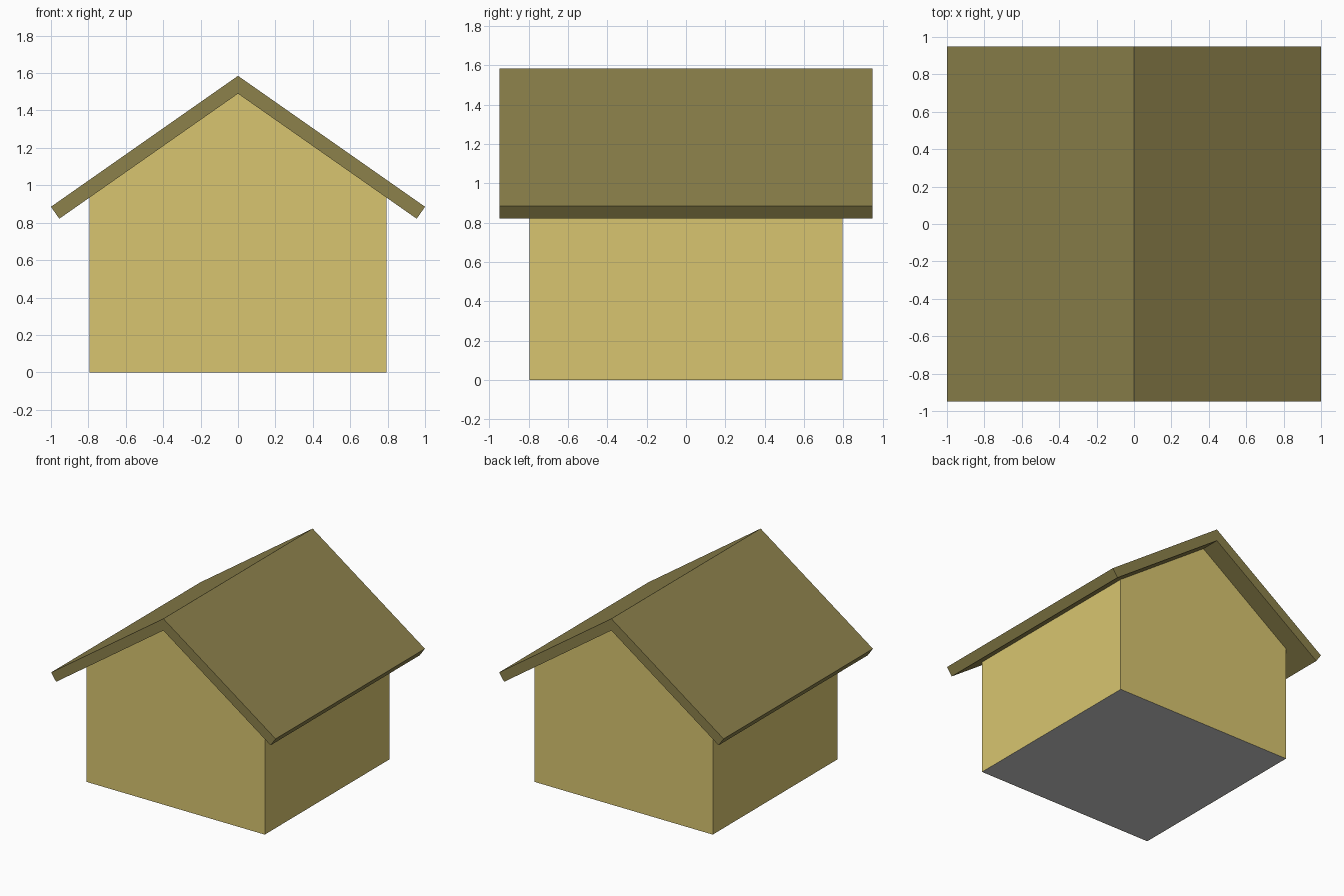
import bpy, bmesh, math

if "Cube" in bpy.data.objects:
    bpy.data.objects.remove(bpy.data.objects["Cube"])

HALF_W, HALF_D = 0.795, 0.795      # walls
ROOF_X, ROOF_D = 1.0, 0.95         # roof overhang
RIDGE, INNER = 1.585, 1.49         # outer and inner ridge heights
SLOPE = 0.70


def material(name, srgb):
    mat = bpy.data.materials.new(name)
    mat.diffuse_color = [((c + 0.055) / 1.055) ** 2.4 for c in srgb] + [1]
    mat.use_nodes = True
    mat.node_tree.nodes["Principled BSDF"].inputs["Base Color"].default_value = mat.diffuse_color
    return mat


def prism(name, profile, half_depth, mat, open_bottom=False):
    """Extrude an x-z profile along y, centred on y = 0."""
    bm = bmesh.new()
    face = bm.faces.new([bm.verts.new((x, -half_depth, z)) for x, z in profile])
    ext = bmesh.ops.extrude_face_region(bm, geom=[face])["geom"]
    bmesh.ops.translate(bm, vec=(0, 2 * half_depth, 0),
                        verts=[v for v in ext if isinstance(v, bmesh.types.BMVert)])
    bmesh.ops.recalc_face_normals(bm, faces=bm.faces[:])
    if open_bottom:
        low = [f for f in bm.faces if all(v.co.z < 1e-5 for v in f.verts)]
        bmesh.ops.delete(bm, geom=low, context='FACES_ONLY')
    mesh = bpy.data.meshes.new(name)
    bm.to_mesh(mesh)
    bm.free()
    obj = bpy.data.objects.new(name, mesh)
    bpy.context.collection.objects.link(obj)
    if mat:
        mesh.materials.append(mat)
    return obj


wall_mat = material("wall_yellow", (0.847, 0.773, 0.439))
roof_mat = material("roof_olive", (0.549, 0.506, 0.294))

# Gabled walls, meeting the underside of the roof
wall_top = INNER - SLOPE * HALF_W
prism("walls", [(-HALF_W, 0), (HALF_W, 0), (HALF_W, wall_top),
                (0, INNER), (-HALF_W, wall_top)], HALF_D, wall_mat, open_bottom=True)

# Roof: constant-thickness chevron with square-cut eaves
eave_z = RIDGE - SLOPE * ROOF_X
thick = (RIDGE - INNER) * math.cos(math.atan(SLOPE))
ang = math.atan(SLOPE)
low_x, low_z = ROOF_X - thick * math.sin(ang), eave_z - thick * math.cos(ang)
right = [(ROOF_X, eave_z), (low_x, low_z)]
left = [(-x, z) for x, z in reversed(right)]
prism("roof", [(0, RIDGE)] + right + [(0, INNER)] + left, ROOF_D, roof_mat)

# Grey floor plate closing the bottom
e = HALF_W - 0.001
prism("floor", [(-e, 0), (e, 0), (e, 0.02), (-e, 0.02)], HALF_D - 0.001, None)
